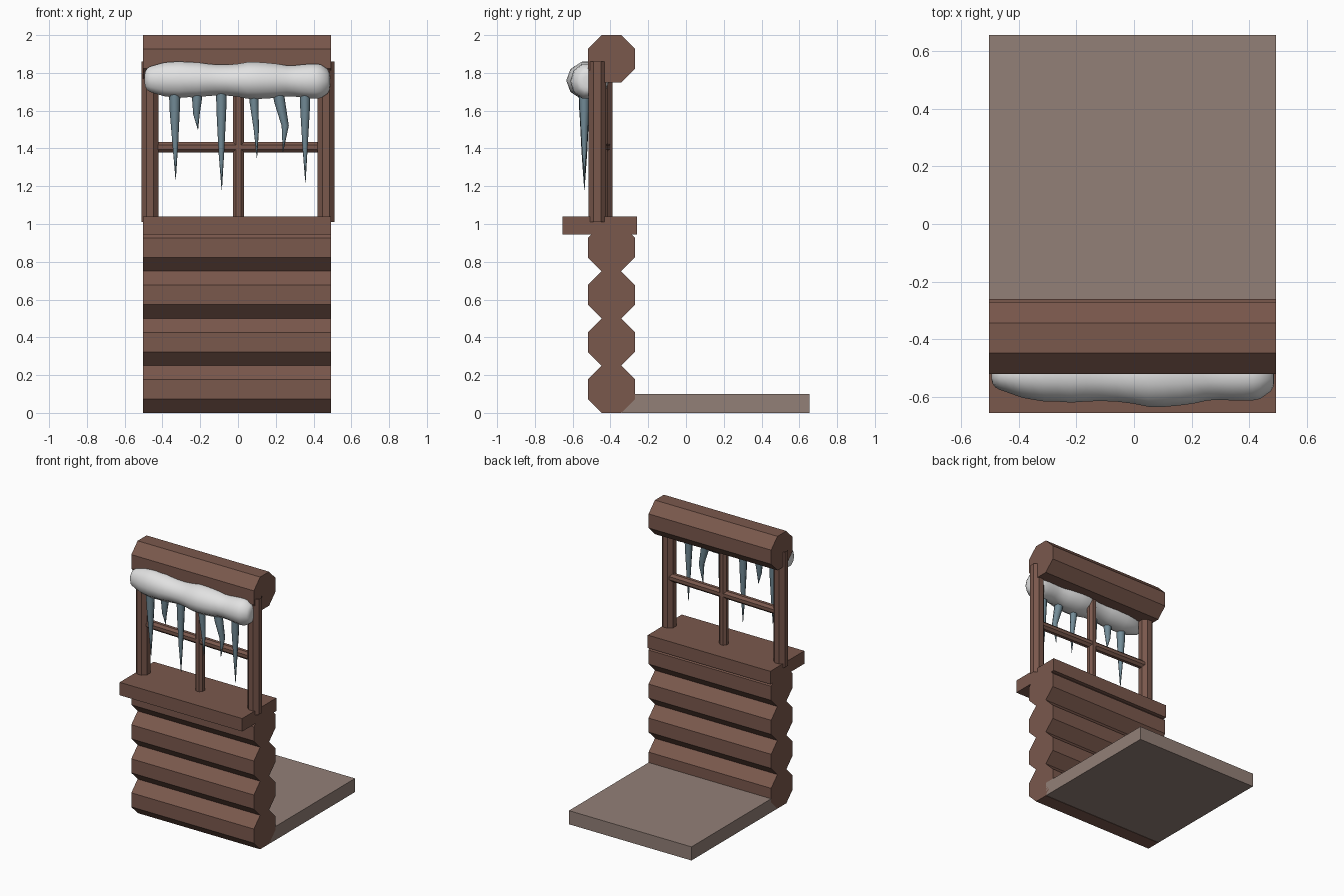
import bpy, bmesh, math, random
from mathutils import Vector

if "Cube" in bpy.data.objects:
    bpy.data.objects.remove(bpy.data.objects["Cube"])

random.seed(4)


def material(name, r, g, b):
    m = bpy.data.materials.new(name)
    m.diffuse_color = (r, g, b, 1)
    m.use_nodes = True
    m.node_tree.nodes["Principled BSDF"].inputs["Base Color"].default_value = m.diffuse_color
    return m


WOOD = material("brown_wood", 0.195, 0.098, 0.073)
FLOOR = material("pale_floor_wood", 0.29, 0.215, 0.185)
SNOW = material("white_snow", 0.76, 0.76, 0.76)
ICE = material("blue_grey_ice", 0.17, 0.26, 0.31)

X0, X1 = -0.503, 0.493        # wall ends


def loft(name, rings, mat, caps=True, smooth=None):
    """Skin a list of equal-sized point rings."""
    bm = bmesh.new()
    vr = [[bm.verts.new(p) for p in ring] for ring in rings]
    n = len(rings[0])
    for a, b in zip(vr, vr[1:]):
        for i in range(n):
            j = (i + 1) % n
            bm.faces.new((a[i], a[j], b[j], b[i]))
    if caps:
        bm.faces.new(vr[0][::-1])
        bm.faces.new(vr[-1])
    bmesh.ops.recalc_face_normals(bm, faces=bm.faces)
    me = bpy.data.meshes.new(name)
    bm.to_mesh(me)
    bm.free()
    me.materials.append(mat)
    ob = bpy.data.objects.new(name, me)
    bpy.context.collection.objects.link(ob)
    if smooth:
        bpy.ops.object.select_all(action='DESELECT')
        ob.select_set(True)
        bpy.context.view_layer.objects.active = ob
        bpy.ops.object.shade_smooth_by_angle(angle=math.radians(smooth))
    return ob


def box(name, x, y, z, mat):
    rings = [[(x[0], y[0], h), (x[1], y[0], h), (x[1], y[1], h), (x[0], y[1], h)] for h in z]
    return loft(name, rings, mat)


def octagon_bar(name, p, q, apothem, mat, caps=True):
    """Eight-sided bar with flat sides, running from p to q."""
    p, q = Vector(p), Vector(q)
    along = (q - p).normalized()
    u = Vector((0, 0, 1)) if abs(along.z) < 0.5 else Vector((1, 0, 0))
    v = along.cross(u).normalized()
    u = v.cross(along)
    r = apothem / math.cos(math.pi / 8)
    angles = [math.pi / 8 + k * math.pi / 4 for k in range(8)]
    ring = [u * r * math.cos(a) + v * r * math.sin(a) for a in angles]
    return loft(name, [[p + o for o in ring], [q + o for o in ring]], mat, caps)


# Log wall below the window and the log above it
for k, z in enumerate((0.125, 0.375, 0.625, 0.875, 1.875)):
    octagon_bar("top_log" if k == 4 else f"wall_log_{k + 1}",
                (X0, -0.395, z), (X1, -0.395, z), 0.125, WOOD)

# Floor slab and window sill
box("floor", (X0, X1), (-0.34, 0.655), (0.0, 0.1), FLOOR)
box("window_sill", (X0, X1), (-0.655, -0.26), (0.945, 1.04), WOOD)

# Window frame, turned very slightly about the vertical
octagon_bar("left_post", (-0.466, -0.435, 1.01), (-0.466, -0.435, 1.86), 0.046, WOOD, False)
octagon_bar("right_post", (0.466, -0.47, 1.01), (0.466, -0.47, 1.86), 0.046, WOOD, False)
octagon_bar("centre_post", (0.003, -0.445, 1.01), (0.003, -0.445, 1.86), 0.03, WOOD, False)
octagon_bar("cross_bar", (-0.45, -0.43, 1.407), (0.45, -0.46, 1.407), 0.028, WOOD, False)

# Snow roll: lumpy tube with blunt rounded ends
rings = []
N = 28
for i in range(N + 1):
    t = -math.cos(math.pi * i / N)
    x = 0.49 * t - 0.004
    end = 0.3 + 0.7 * (1 - min(abs(t), 1) ** 14) ** 0.5
    lump = 0.006 * math.sin(17 * x) + random.uniform(-0.004, 0.004)
    ry = (0.082 + 0.024 * math.cos(3.6 * (x - 0.05)) + lump) * end
    rz = (0.094 + lump) * end
    zc = 1.762 - 0.012 * (x + 0.1)
    rings.append([(x, -0.52 + ry * math.cos(a), zc + rz * math.sin(a))
                  for a in (2 * math.pi * k / 10 for k in range(10))])
loft("snow_roll", rings, SNOW, smooth=60)

# Icicles: (x, z, radius) along each, from inside the snow to the tip
ICICLES = [
    [(-0.335, 1.74, .032), (-0.335, 1.60, .027), (-0.332, 1.42, .015), (-0.330, 1.235, .001)],
    [(-0.215, 1.74, .030), (-0.217, 1.66, .026), (-0.220, 1.58, .017), (-0.212, 1.50, .001)],
    [(-0.088, 1.74, .030), (-0.088, 1.58, .025), (-0.088, 1.38, .015), (-0.086, 1.18, .001)],
    [(0.085, 1.74, .025), (0.085, 1.64, .023), (0.097, 1.50, .014), (0.100, 1.35, .001)],
    [(0.205, 1.74, .032), (0.222, 1.64, .029), (0.250, 1.52, .019), (0.238, 1.38, .001)],
    [(0.355, 1.74, .030), (0.355, 1.60, .025), (0.355, 1.41, .014), (0.357, 1.22, .001)],
]
for n, path in enumerate(ICICLES):
    rings = [[(x + r * math.cos(a), -0.538 + r * math.sin(a), z)
              for a in (math.pi * k / 4 for k in range(8))] for x, z, r in path]
    loft(f"icicle_{n + 1}", rings, ICE, smooth=50)
